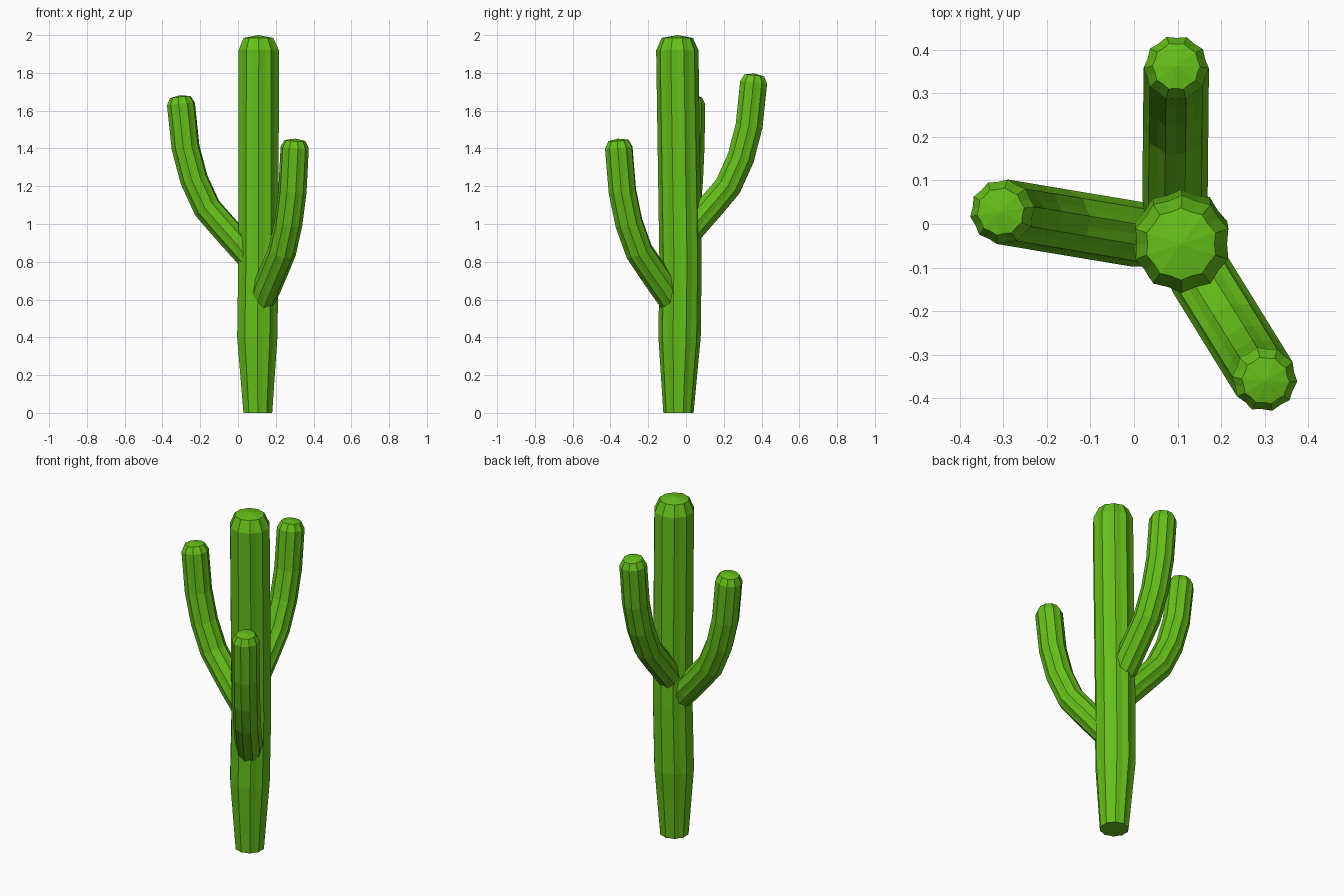
import bpy, bmesh
from math import sin, cos, pi, radians
from mathutils import Vector

if "Cube" in bpy.data.objects:
    bpy.data.objects.remove(bpy.data.objects["Cube"])

RIBS = 10
VALLEY = 0.925      # groove depth between ribs

green = bpy.data.materials.new("cactus_green")
green.diffuse_color = (0.13, 0.52, 0.01, 1)
green.use_nodes = True
green.node_tree.nodes["Principled BSDF"].inputs["Base Color"].default_value = green.diffuse_color


def ribbed_tube(name, rings, tip, out, phase):
    """Loft ribbed rings (centre, radius, normal) and close with a low dome."""
    bm = bmesh.new()
    side = Vector((0, 0, 1)).cross(out).normalized()
    loops = []
    n = RIBS * 2
    for centre, radius, normal in rings:
        u = side.cross(normal).normalized()
        loop = []
        for i in range(n):
            a = phase + i * 2 * pi / n
            r = radius * (VALLEY if i % 2 else 1)
            loop.append(bm.verts.new(centre + u * r * cos(a) + side * r * sin(a)))
        loops.append(loop)
    for a, b in zip(loops, loops[1:]):
        for i in range(n):
            j = (i + 1) % n
            bm.faces.new((a[i], a[j], b[j], b[i]))
    bm.faces.new(loops[0][::-1])
    top = bm.verts.new(tip)
    for i in range(n):
        bm.faces.new((loops[-1][i], loops[-1][(i + 1) % n], top))
    bmesh.ops.recalc_face_normals(bm, faces=bm.faces)
    mesh = bpy.data.meshes.new(name)
    bm.to_mesh(mesh)
    bm.free()
    mesh.materials.append(green)
    obj = bpy.data.objects.new(name, mesh)
    bpy.context.collection.objects.link(obj)


# Trunk: narrow foot, slight lean, chamfered crown
UP = Vector((0, 0, 1))
trunk = [(0.105, -0.04, 0, 0.08), (0.102, -0.034, 0.4, 0.112),
         (0.108, -0.029, 0.8, 0.112), (0.11, -0.046, 1.92, 0.112),
         (0.108, -0.046, 1.985, 0.083)]
ribbed_tube("trunk", [(Vector(p[:3]), p[3], UP) for p in trunk],
            Vector((0.108, -0.046, 2.0)), Vector((0, -1, 0)), 0)

# Arm centre line: fraction of reach from the trunk, height below the shoulder
ARM = [(0.08, -0.83), (0.25, -0.74), (0.48, -0.635), (0.66, -0.55),
       (0.83, -0.40), (0.94, -0.23), (1.0, 0.0)]


def arm(name, root, end, shoulder):
    root, end = Vector((*root, 0)), Vector((*end, 0))
    out = (end - root).normalized()
    pts = [root.lerp(end, f) + UP * (shoulder + h) for f, h in ARM]
    rings = []
    for i, p in enumerate(pts):
        tangent = pts[min(i + 1, len(pts) - 1)] - pts[max(i - 1, 0)]
        rings.append((p, 0.066 if i == 0 else 0.075, tangent.normalized()))
    axis = rings[-1][2]
    rings.append((pts[-1] + axis * 0.037, 0.055, axis))
    ribbed_tube(name, rings, pts[-1] + axis * 0.047, out, radians(18))


# Three upturned arms
arm("left_arm", (0.105, -0.04), (-0.302, 0.028), 1.635)
arm("back_arm", (0.093, -0.04), (0.097, 0.358), 1.75)
arm("front_right_arm", (0.105, -0.04), (0.30, -0.356), 1.405)
